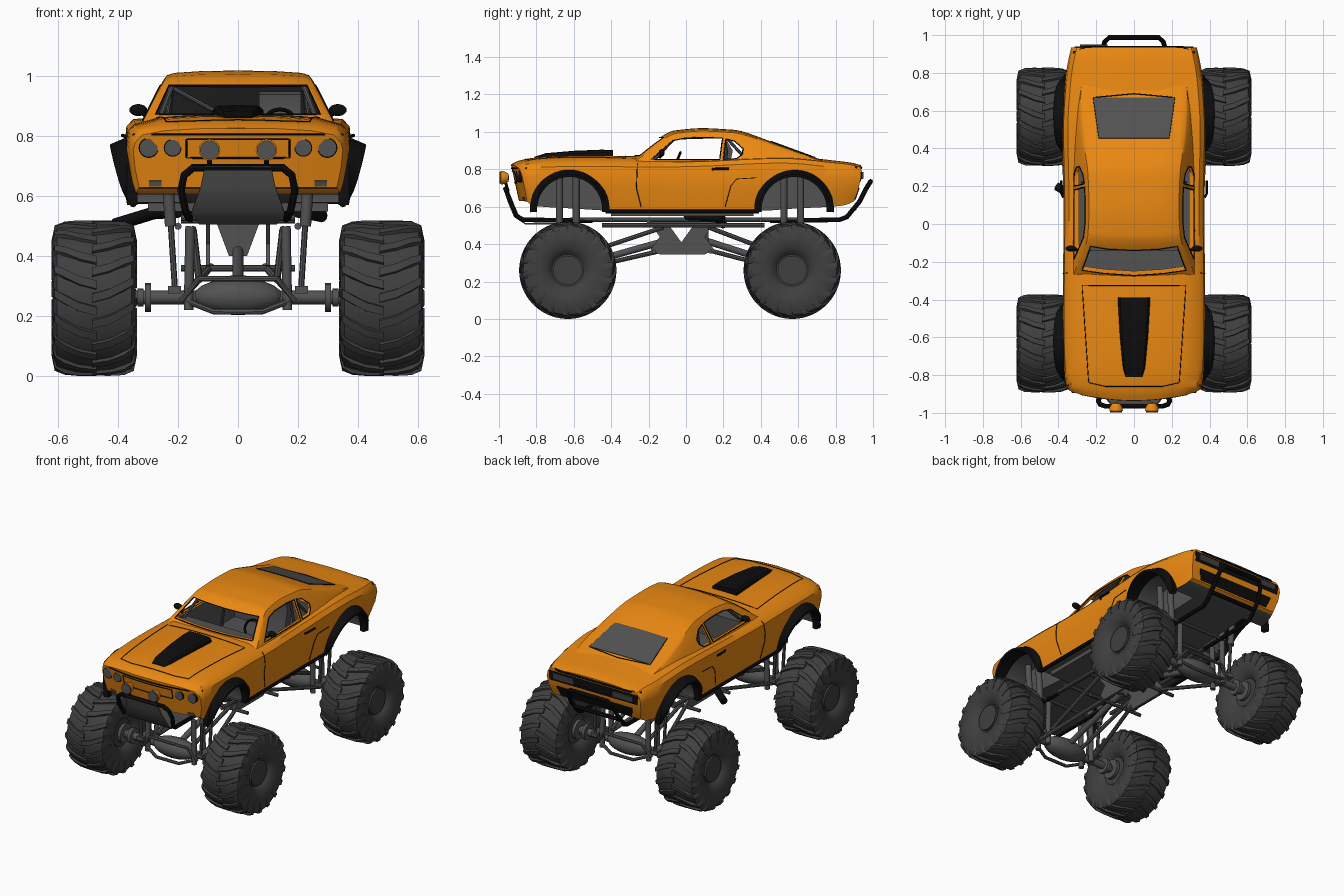
import bpy, bmesh, math
from mathutils import Vector as V
from mathutils.bvhtree import BVHTree
from math import sin, cos, tau

if "Cube" in bpy.data.objects:
    bpy.data.objects.remove(bpy.data.objects["Cube"])

ORANGE, BLACK, METAL, RUBBER = MATS = [bpy.data.materials.new(n) for n in ("orange_paint", "black_trim", "dark_metal", "rubber")]
for m, c in zip(MATS, ((.83, .25, .006), (.004, .004, .004), (.085, .085, .085), (.05, .05, .05))): m.diffuse_color = (*c, 1)

def add(name, data, mat):
    ob = bpy.data.objects.new(name, data)
    bpy.context.collection.objects.link(ob)
    data.materials.append(mat)
    return ob
def mesh(name, verts, faces, mat=METAL):
    bm, me = bmesh.new(), bpy.data.meshes.new(name)
    me.from_pydata(verts, [], faces)
    bm.from_mesh(me)
    bmesh.ops.remove_doubles(bm, verts=bm.verts, dist=1e-5)
    bmesh.ops.recalc_face_normals(bm, faces=bm.faces)
    bm.to_mesh(me)
    return add(name, me, mat)
def skin(name, rows, mat=METAL, close=False, wrap=False, thick=0):
    n, m = len(rows), len(rows[0])
    ob = mesh(name, [p for r in rows for p in r], [(i*m+j, i*m+(j+1) % m, (i+1) % n*m+(j+1) % m, (i+1) % n*m+j)
              for i in range(n if wrap else n-1) for j in range(m if close else m-1)], mat)
    if thick: ob.modifiers.new("thickness", 'SOLIDIFY').thickness = thick
    return ob
def prism(name, poly, axis, lo, hi, mat=METAL):
    n, k = len(poly), 'xyz'.index(axis)
    faces = [(i, (i+1) % n, n+(i+1) % n, n+i) for i in range(n)] + [range(n), range(n, 2*n)]
    return mesh(name, [[*p[:k], h, *p[k:]] for h in (lo, hi) for p in poly], faces, mat)
def box(name, x, y, z):
    return prism(name, [(x[0], y[0]), (x[1], y[0]), (x[1], y[1]), (x[0], y[1])], 'z', *z)
def tube(name, r, *paths, mat=METAL, mirror=False, cyclic=False, res=2):
    cu = bpy.data.curves.new(name, 'CURVE')
    cu.dimensions, cu.bevel_depth, cu.bevel_resolution, cu.use_fill_caps = '3D', r, res, True
    for s, pts in [(s, p) for s in ((1, -1) if mirror else (1,)) for p in paths]:
        sp = cu.splines.new('POLY')
        sp.points.add(len(pts)-1)
        sp.use_cyclic_u = cyclic
        for q, p in zip(sp.points, pts): q.co = (s*p[0], p[1], p[2], 1)
    return add(name, cu, mat)
def ball(name, c, size, mat=METAL):
    return skin(name, [[[c[k]+size[k]*f for k, f in enumerate((cos(a), sin(a)*cos(b), sin(a)*sin(b)))]
                for a in [math.pi*i/10 for i in range(11)]] for b in [tau*j/20 for j in range(20)]], mat, wrap=True)
def catmull(rows, n=4):
    out = []
    for i in range(len(rows)-1):
        p = [rows[max(0, min(len(rows)-1, i+k))] for k in (-1, 0, 1, 2)]
        out += [[.5*(2*b+(c-a)*t+(2*a-5*b+4*c-d)*t*t+(3*b-a-3*c+d)*t**3) for a, b, c, d in zip(*p)] for t in [j/n for j in range(n)]]
    return out+[rows[-1]]
def mirrored(half, y):
    return [(x, y, z) for x, z in half]+[(-x, y, z) for x, z in reversed(half[:-1])]
def capped(name, rows, mat, bend=lambda v: None):  # closed loft with gridded ends, then bent
    L, n, cross = len(rows[0]), len(rows), []
    ob, bm = skin(name, rows, mat, close=True), bmesh.new()
    bm.from_mesh(ob.data); bm.verts.ensure_lookup_table()
    for v in ([bm.verts[o+k] for k in range(L)] for o in (0, (n-1)*L)):
        for i in range(L//2):
            bm.faces.new(list(dict.fromkeys([v[i], v[i+1], v[L-2-i], v[L-1-i]])))
            cross.append(bm.edges.get((v[i], v[L-1-i])))
    bmesh.ops.subdivide_edges(bm, edges=cross, cuts=7, use_grid_fill=True)
    for v in bm.verts: bend(v)
    bmesh.ops.recalc_face_normals(bm, faces=bm.faces)
    bm.to_mesh(ob.data)
    return ob
# lower body: y, bottom z, bottom half width, max half width, shoulder z, deck z
ST = [(-.935, .63, .33, .35, .805, .828), (-.88, .61, .342, .362, .826, .85), (-.78, .6, .35, .37, .836, .865),
      (-.6, .59, .352, .377, .84, .872), (-.4, .578, .352, .377, .84, .872), (-.2, .575, .35, .375, .836, .868),
      (.1, .575, .35, .373, .842, .86), (.4, .578, .35, .379, .856, .87), (.58, .59, .348, .378, .856, .87),
      (.78, .6, .335, .362, .836, .848), (.88, .61, .32, .345, .825, .836), (.935, .63, .31, .332, .81, .822)]
def nose_and_tail(v):
    x, y, z = v.co
    w = max(0, (abs(y)-.7)/.235)**2
    v.co.y += w*(.05*(x/.36)**2+.22*max(0, .82-z)) if y < 0 else -w*.35*max(0, .73-z)
body = capped("car_body", [mirrored([(wb, zb), (wb+.008, zb+.035), (w-.006, .695), (w, .755), (w-.007, zs-.025), (w-.03, zs),
              (.7*w, zd-.009), (.35*w, zd-.002), (0, zd)], y) for y, zb, wb, w, zs, zd in catmull(ST)], ORANGE, nose_and_tail)
body.data.materials.append(METAL)
for p in body.data.polygons: p.material_index = int(p.normal.z < -.9)
# cabin shell: y, roof z, base half width
CB = [(-.3, .845, .335), (-.19, .93, .335), (-.09, .997, .335), (-.02, 1.012, .335), (.08, 1.02, .335), (.2, 1.015, .336),
      (.3, 1.003, .336), (.45, .95, .332), (.6, .895, .318), (.72, .852, .295), (.78, .828, .28)]
rows = []
for y, zt, wb in catmull(CB):
    k, bow = max(0, min(1, (zt-.82)/.17)), max(0, min(1, (.1-y)/.38))
    zs = zt-.03*k
    x = wb-.5*(zs-.815)
    half = [(wb, .815), (wb*.5+x*.5, .5*zs+.4075), (x, zs), (x-.01, zt-.016*k), (x-.035, zt-.008*k), (x*.5, zt-.002), (0, zt)]
    rows.append([(px, py+.03*bow*((px/.3)**2-.3), pz) for px, py, pz in mirrored(half, y)])
cabin = skin("cabin_shell", rows, ORANGE, thick=.014)
cabin.data.materials.append(METAL)
cabin.modifiers[0].material_offset = 1
trees = [BVHTree.FromPolygons([v.co for v in o.data.vertices], [p.vertices[:] for p in o.data.polygons]) for o in (body, cabin)]
# helpers that lay seams and panels on the bodywork
def drop(p, d, lift=.001):
    o, d = V(p)-2*V(d), V(d)
    hits = [h for h in (t.ray_cast(o, d) for t in trees) if h[0]]
    return min(hits, key=lambda h: h[3])[0]-d*lift if hits else V(p)
def line(name, pts, d, r=.0022, cyclic=False):
    pairs = list(zip(pts, pts[1:]+pts[:1]))[:None if cyclic else -1]
    path = [drop(V(a).lerp(V(b), i/10), d) for a, b in pairs for i in range(10 if cyclic else 11)]
    tube(name, r, path, mat=BLACK, cyclic=cyclic, res=1)
def rect(w0, z0, w1, z1): return [(-w0, 0, z0), (w0, 0, z0), (w1, 0, z1), (-w1, 0, z1)]
def patch(name, q, d, mat=METAL, n=12):
    a, b, c, e = map(V, q)
    grid = [[drop(a.lerp(b, i/n).lerp(e.lerp(c, i/n), j/n), d) for i in range(n+1)] for j in range(n+1)]
    skin(name, grid, mat, thick=.006).modifiers[0].offset = 0
cutters = []
def cut(target, c):
    m = target.modifiers.new("cut", 'BOOLEAN')
    m.operation, m.object, m.solver, m.material_mode = 'DIFFERENCE', c, 'EXACT', 'TRANSFER'
    c.hide_render = True
    cutters.append(c)
DOWN, BACK, FWD, WY = (0, 0, -1), (0, 1, 0), (0, -1, 0), (-.622, .578)
# wheel wells with flares, cockpit and window openings
for wy, s in [(y, s) for y in WY for s in (1, -1)]:
    ring = [(wy+.19*cos(tau*i/40), .585+.19*sin(tau*i/40)) for i in range(40)]
    cut(body, prism("well_cutter", ring, 'x', *sorted((s*.19, s*.6))))
    arc = [(a, .362+.064*max(0, sin(a))**.6) for a in [math.radians(-4+188*i/28) for i in range(29)]]
    skin("wheel_flare", [[(s*x, wy+r*cos(a), .585+r*sin(a)) for r, x in ((.18, .335), (.174, o), (.188, o+.002), (.213, .37), (.21, .335))]
                         for a, o in arc], BLACK, close=True)
cut(body, box("cockpit_cutter", (-.29, .29), (-.25, .38), (.64, 1.1)))
WS = rect(.275, .874, .23, .97)
cut(cabin, prism("windshield_cutter", [(x, z) for x, _, z in WS], 'y', -.5, -.02, ORANGE))
line("windshield_seal", WS, BACK, .003, True)
for poly in ([(-.185, .853), (-.07, .953), (0, .968), (.12, .97), (.195, .966), (.18, .853)],
             [(.2, .853), (.213, .963), (.26, .95), (.305, .91), (.3, .88), (.27, .857)]):
    cut(cabin, prism("side_window_cutter", poly, 'x', -.6, .6, ORANGE))
    for s in (1, -1): line("side_window_seal", [(0, *p) for p in poly], (-s, 0, 0), .003, True)
RW = [(-.185, .455, 0), (.185, .455, 0), (.215, .67, 0), (-.215, .67, 0)]
patch("rear_window", RW, DOWN)
line("rear_window_seal", RW[:3]+[(0, .69, 0)]+RW[3:], DOWN, .003, True)
# hood seam and scoop
line("hood_seam", [(.275, -.325, 0), (.24, -.84, 0), (.15, -.86, 0), (-.15, -.86, 0), (-.24, -.84, 0), (-.275, -.325, 0)], DOWN, cyclic=True)
capped("hood_scoop", [mirrored([(w, .845), (w, z-.012), (w*.85, z), (0, z+.003)], y) for y, w, z in
                      [(-.81, .05, .864), (-.75, .06, .883), (-.6, .074, .896), (-.45, .083, .902), (-.39, .085, .899)]], BLACK)
# door seams, handles, mirrors, front and rear lamps
for s in (1, -1):
    line("door_front_seam", [(0, -.26, .83), (0, -.265, .7), (0, -.24, .6)], (-s, 0, 0))
    line("door_rear_seam", [(0, .38, .755), (0, .27, .748), (0, .24, .71), (0, .21, .6)], (-s, 0, 0))
    ball("mirror", (s*.333, -.13, .888), (.03, .016, .02), BLACK)
    for x, r in ((.298, .034), (.218, .03)):
        p = drop((s*x, 0, .762), BACK)
        tube("headlight_ring", r, [p+V((0, .02, 0)), p-V((0, .004, 0))], mat=BLACK, res=7)
        tube("headlight", r*.88, [p, p-V((0, .007, 0))], res=7)
    patch("marker_lamp", [(s*a, 0, z) for a, z in ((.255, .634), (.297, .634), (.297, .652), (.255, .652))], BACK, n=3)
    ring = [(0, -.945), (.022, -.95), (.034, -.97), (.036, -.99), (.031, -.992)]
    skin("spot_lamp", [[(s*.095+r*cos(a), y, .755+r*sin(a)) for r, y in ring] for a in [tau*i/24 for i in range(24)]], ORANGE, wrap=True)
    p = [drop((s*x, 0, z), FWD, .006) for x, z in ((.14, .748), (.285, .748), (.285, .785), (.14, .785))]
    skin("tail_lamp", [p[:2], p[:1:-1]], RUBBER, thick=.008)
tube("door_handle", .006, [(.375, .14, .8), (.385, .16, .803), (.385, .23, .803)], mat=BLACK, mirror=True)
tube("mirror_stalk", .007, [(.295, -.14, .862), (.325, -.13, .88)], mat=BLACK, mirror=True)
tube("spot_lens", .032, [(.095, -.985, .755), (.095, -.998, .755)], mirror=True, res=7)
tube("spot_mount", .008, [(.095, -.965, .73), (.095, -.95, .68)], mat=BLACK, mirror=True)
tube("rocker_trim", .012, [(.35, -.43, .575), (.35, .39, .575)], mat=BLACK, mirror=True)
line("nose_trim", [(-.35, 0, .806), (.35, 0, .806)], BACK, .004)
line("grille_frame", rect(.172, .728, .172, .79), BACK, .003, True)
patch("tail_panel", rect(.31, .735, .315, .795), FWD, BLACK)
line("tail_lip", [(-.32, 0, .808), (.32, 0, .808)], FWD, .007)
patch("rear_valance", rect(.25, .638, .27, .7), FWD, BLACK)
# front and rear guards, skid plate
tube("front_guard", .013, [(0, -.965, .695), (.15, -.965, .695), (.18, -.955, .67), (.19, -.935, .62), (.175, -.905, .55), (.165, -.87, .53),
     (.16, -.5, .525)], mat=BLACK, mirror=True)
SK = [(.11, -.978, .7), (.125, -.955, .63), (.155, -.92, .545), (.13, -.86, .505), (.13, -.6, .505)]
skin("skid_plate", [[(-w, y, z), (w, y, z)] for w, y, z in SK], thick=.008)
tube("rear_guard", .013, [(0, .987, .735), (.13, .987, .735), (.155, .965, .7), (.165, .93, .63), (.165, .86, .545), (.16, .82, .53),
     (.16, .45, .525)], [(0, .9, .59), (.165, .9, .59)], mat=BLACK, mirror=True)
# interior: dash, seat, steering wheel and roll cage
box("dashboard", (-.28, .28), (-.25, -.14), (.7, .85))
prism("seat", [(.02, .66), (.2, .66), (.25, .9), (.22, .95), (.19, .94), (.2, .88), (.16, .73), (.02, .73)], 'x', .07, .21)
tube("steering_wheel", .007, [(.14+.055*cos(tau*i/20), -.05+.02*sin(tau*i/20), .84+.05*sin(tau*i/20)) for i in range(20)], mat=BLACK, cyclic=True)
tube("roll_cage", .009, [(.26, -.18, .68), (.265, -.17, .85), (.22, -.06, .967), (.22, .21, .975), (.24, .37, .8)],
     [(.27, .22, .65), (.22, .21, .972), (0, .21, .972)], mirror=True)
tube("roll_cage_brace", .008, [(-.215, .21, .96), (.26, .22, .7)])
# wheels with chevron lugs
TYRE = [(-.1, 0), (-.1, .085), (-.115, .1), (-.128, .118), (-.138, .16), (-.138, .205), (-.124, .238), (-.06, .249), (0, .25)]
TYRE += [(-a, r) for a, r in reversed(TYRE[:-1])]
for wy, s in [(y, s) for y in WY for s in (1, -1)]:
    def at(a, r, t): return (s*.48+a, wy-.01-r*cos(t), .26+r*sin(t))
    skin("tyre", [[at(a, r, tau*i/56) for a, r in TYRE] for i in range(56)], RUBBER, wrap=True)
    tube("wheel_cap", .078, [(s*.57, wy-.01, .26), (s*.592, wy-.01, .26)], mat=RUBBER, res=8)
    vs, fs = [], []
    for k in range(36):
        e, t0, b = (1, -1)[k % 2], tau*k/36, len(vs)
        for a, r, t in ((-.008, .26, 0), (.05, .26, .06), (.1, .257, .16), (.132, .243, .24), (.142, .195, .28)):
            vs += [at(e*a, r-h, t0+t+w) for h, w in ((.03, -.08), (0, -.055), (0, .055), (.03, .08))]
        fs += [[b+4*i+j, b+4*i+(j+1) % 4, b+4*i+4+(j+1) % 4, b+4*i+4+j] for i in range(4) for j in range(4)]
        fs += [range(b, b+4), range(b+16, b+20)]
    mesh("tyre_lugs", vs, fs, RUBBER)
# axles, shocks, links and drive shafts
for wy, s in ((WY[0]-.01, -1), (WY[1]-.01, 1)):
    tube("axle_tube", .023, [(-.37, wy, .262), (.37, wy, .262)], res=4)
    ball("differential", (0, wy, .265), (.15, .07, .062))
    tube("axle_truss", .01, [(.19, wy+s*.05, .25), (.13, wy+s*.07, .325), (0, wy+s*.07, .325)],
         [(.17, wy+s*.05, .25), (.08, wy+s*.08, .215), (0, wy+s*.08, .215)], mirror=True)
    for x, r in ((.3, .048), (.325, .03), (.36, .06)): tube("hub_flange", r, [(x-.01, wy, .262), (x+.01, wy, .262)], mirror=True, res=6)
    for x in (-.212, .212): box("shock_bracket", (x-.022, x+.022), (wy-.06, wy+.06), (.275, .3))
    D = (wy-.045, wy+.045)
    tube("shock_rod", .01, *[[(.21, y, .28), (.24, y, .75)] for y in D], mirror=True)
    tube("shock_body", .019, *[[(.225, y, .5), (.241, y, .76)] for y in D], mirror=True, res=4)
    tube("inner_shock", .016, *[[(.165, y, .22), (.16, y, .5)] for y in D], mirror=True, res=4)
    tube("axle_link", .012, [(.2, wy, .25), (.09, s*.13, .365)], [(.13, wy, .32), (.15, s*.12, .49)], mirror=True)
    tube("drive_shaft", .018, [(0, wy, .27), (0, s*.1, .42)], res=4)
    prism("gearbox_plate", [(-.075, .52), (.075, .52), (.03, .4), (-.03, .4)], 'y', s*.12, s*.1)
# centre frame, floor and exhausts
FP = [(-.21, .53), (.16, .53), (.1, .44), (.15, .37), (.1, .345), (-.14, .345), (-.19, .37), (-.14, .44)]
for x in (-.1, .1): cut(prism("frame_plate", FP, 'x', x-.007, x+.007), prism("plate_cutter", [(-.09, .5), (.04, .5), (-.025, .41)], 'x', -.3, .3))
tube("frame_rails", .012, [(.16, -.62, .53), (.16, .6, .53)], [(.2, -.45, .5), (.2, .42, .5)], mirror=True)
BARS = ((-.17, .36), (.13, .36), (-.2, .52), (.15, .52), (-.4, .53), (.4, .53), (.6, .528), (-.6, .528))
tube("frame_crossbars", .011, *[[(-.19, y, z), (.19, y, z)] for y, z in BARS])
box("floor_pan", (-.3, .3), (-.4, .36), (.55, .58))
tube("exhausts", .022, [(-.2, 0, .55), (-.28, .12, .545), (-.41, .2, .505)], [(.2, 0, .55), (.23, .12, .545), (.28, .2, .535)], mat=BLACK, res=4)
# apply modifiers, drop cutters, shade
bpy.ops.object.select_all(action='SELECT')
bpy.context.view_layer.objects.active = body
bpy.ops.object.convert(target='MESH')
for c in cutters: bpy.data.objects.remove(c)
bpy.ops.object.shade_smooth_by_angle(angle=math.radians(35))

for m in bpy.data.materials:
    if m.users and not m.is_grease_pencil:
        m.use_nodes = True
        m.node_tree.nodes["Principled BSDF"].inputs["Base Color"].default_value = m.diffuse_color
